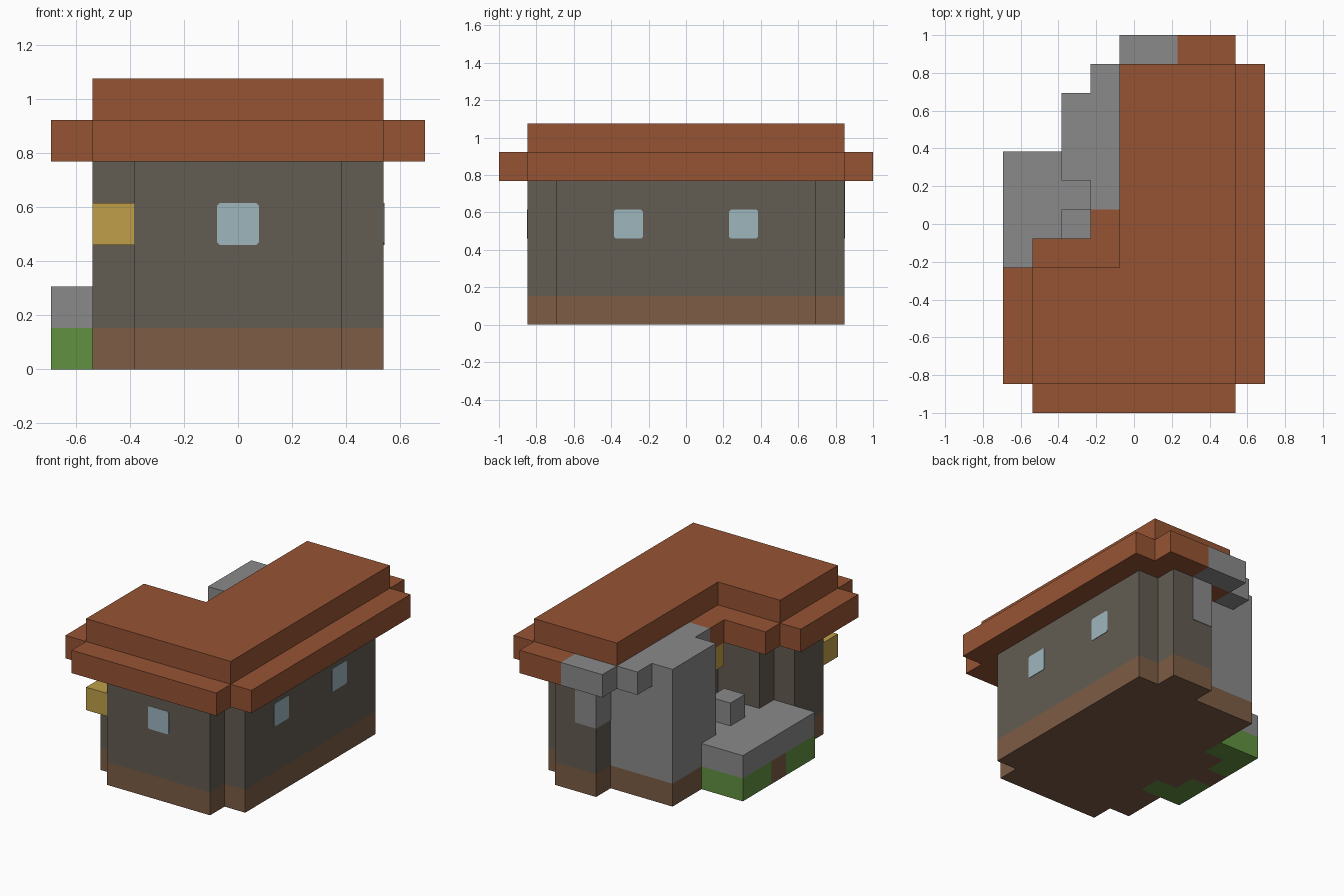
import bpy
import bmesh
from mathutils import Vector

U = 2 / 13                      # one building block
CENTRE = Vector((4.5, 6.5, 0))  # middle of the block grid

cube = bpy.data.objects.get("Cube")
if cube:
    bpy.data.objects.remove(cube, do_unlink=True)


def material(name, hex_code):
    def linear(c):
        return c / 12.92 if c <= 0.04045 else ((c + 0.055) / 1.055) ** 2.4
    rgb = [linear(v / 255) for v in bytes.fromhex(hex_code)]
    m = bpy.data.materials.new(name)
    m.use_nodes = True
    m.diffuse_color = (*rgb, 1)
    m.node_tree.nodes["Principled BSDF"].inputs["Base Color"].default_value = (*rgb, 1)
    return m


ROOF = material("roof tile", "965434")
WALL = material("wall plaster", "635D52")
BASE = material("base earth", "7D5C45")
STONE = material("grey stone", "8A8A8A")
GRASS = material("grass green", "629141")
LAMP = material("lamp yellow", "BF9F48")
GLASS = material("window glass", "9DB6BE")


def extrude(name, points, direction, mat):
    """Extrude a flat outline, given in blocks, along a direction."""
    bm = bmesh.new()
    face = bm.faces.new([bm.verts.new((Vector(p) - CENTRE) * U) for p in points])
    result = bmesh.ops.extrude_face_region(bm, geom=[face], use_keep_orig=True)
    moved = [g for g in result["geom"] if isinstance(g, bmesh.types.BMVert)]
    bmesh.ops.translate(bm, verts=moved, vec=Vector(direction) * U)
    bmesh.ops.recalc_face_normals(bm, faces=bm.faces)
    mesh = bpy.data.meshes.new(name)
    bm.to_mesh(mesh)
    bm.free()
    mesh.materials.append(mat)
    obj = bpy.data.objects.new(name, mesh)
    bpy.context.collection.objects.link(obj)
    return obj


def slab(name, outline, bottom, top, mat):
    return extrude(name, [(x, y, bottom) for x, y in outline], (0, 0, top - bottom), mat)


def box(name, x0, x1, y0, y1, z0, z1, mat):
    return slab(name, [(x0, y0), (x1, y0), (x1, y1), (x0, y1)], z0, z1, mat)


def window(name, origin, across, out):
    """Thin pane with clipped corners, one block in size."""
    c = 0.06
    shape = [(c, 0), (1 - c, 0), (1, c), (1, 1 - c),
             (1 - c, 1), (c, 1), (0, 1 - c), (0, c)]
    points = [Vector(origin) + Vector(across) * a + Vector((0, 0, b)) for a, b in shape]
    extrude(name, points, Vector(out) * 0.02, GLASS)


# Walls: front room and rear wing, with stepped corners
outer = [(1, 2), (2, 2), (2, 1), (7, 1), (7, 2), (8, 2), (8, 11), (7, 11), (7, 12), (5, 12)]
slab("foundation", outer + [(5, 11), (2, 11), (2, 8), (1, 8), (1, 7), (0, 7), (0, 6),
                            (1, 6), (1, 5), (2, 5), (2, 4), (1, 4)], 0, 1, BASE)
slab("house_walls", outer + [(5, 8), (4, 8), (4, 5), (2, 5), (2, 4), (1, 4)], 1, 5, WALL)

# Stone chimney mass and the stone patch on the rear corner
box("chimney", 2, 5, 8, 11, 1, 6, STONE)
box("rear_stone_patch", 4.98, 6, 11, 12.02, 3, 5, STONE)

# Roof: wide eaves below, smaller top above
slab("roof_eaves", [(0, 1), (1, 1), (1, 0), (8, 0), (8, 1), (9, 1), (9, 12), (8, 12), (8, 13),
                    (6, 13), (6, 12), (4, 12), (4, 7), (3, 7), (3, 6), (1, 6), (1, 5), (0, 5)],
     5, 6, ROOF)
slab("roof_top", [(1, 1), (8, 1), (8, 12), (4, 12), (4, 5), (1, 5)], 6, 7, ROOF)
box("stone_eave_side", 3, 4, 7, 12, 5, 6, STONE)
box("stone_eave_back", 4, 6, 12, 13, 5, 6, STONE)

# Raised terrace with grassy sides
slab("terrace", [(0, 4), (2, 4), (2, 5), (4, 5), (4, 8), (2, 8), (2, 9), (0, 9)], 1, 2, STONE)
slab("front_grass", [(0, 4), (2, 4), (2, 5), (1, 5), (1, 6), (0, 6)], 0, 1, GRASS)
slab("back_grass", [(0, 7), (1, 7), (1, 8), (2, 8), (2, 9), (0, 9)], 0, 1, GRASS)
box("terrace_block", 2, 3, 6, 7, 2, 3, STONE)

# Lamps
box("front_lamp", 1, 2, 1, 2, 3, 4, LAMP)
box("porch_lamp", 3, 4, 6, 7, 4, 5, LAMP)

# Windows
window("front_window", (4, 1, 3), (1, 0, 0), (0, -1, 0))
for label, y in (("front", 4), ("back", 8)):
    window("side_window_" + label, (8, y, 3), (0, 1, 0), (1, 0, 0))
